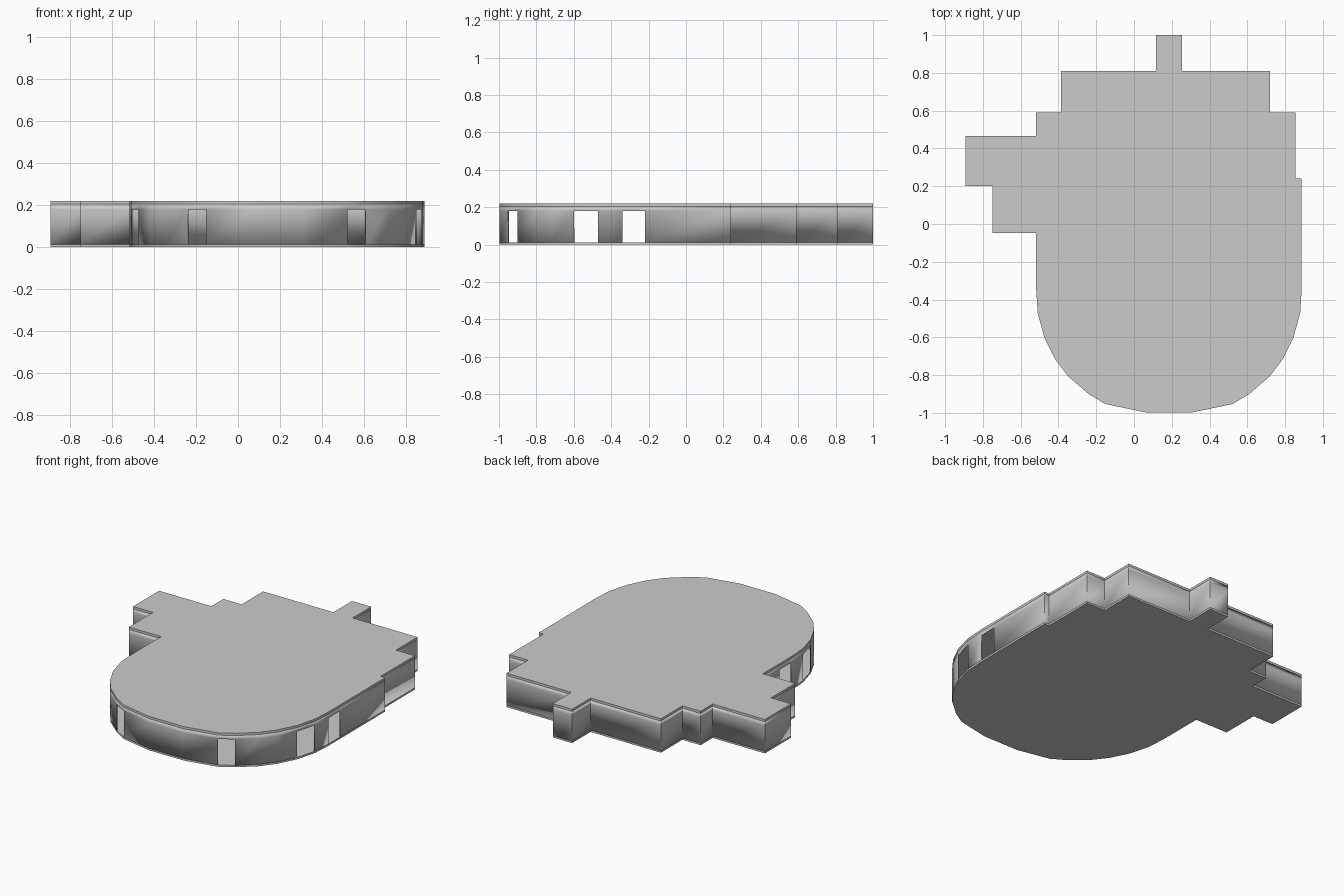
import bpy
import bmesh

if "Cube" in bpy.data.objects:
    bpy.data.objects.remove(bpy.data.objects["Cube"])

AXIS = 0.185                      # symmetry line of the rounded hall
FLOOR_T, WIN_TOP, ROOF_Z, TOP = 0.012, 0.18, 0.205, 0.22

# Left half of the rounded front, going down; True = window before next point
left_curve = [
    (-0.518, -0.22, True), (-0.518, -0.34, False), (-0.51, -0.47, True),
    (-0.475, -0.60, False), (-0.416, -0.718, False), (-0.347, -0.808, False),
    (-0.24, -0.90, True), (-0.152, -0.953, False), (0.06, -0.997, False),
]
# Stepped rear part, anticlockwise from the right side to the left side
rear = [
    (0.888, 0.24), (0.855, 0.24), (0.855, 0.59), (0.72, 0.59), (0.72, 0.81),
    (0.255, 0.81), (0.255, 1.0), (0.117, 1.0), (0.117, 0.81), (-0.387, 0.81),
    (-0.387, 0.59), (-0.518, 0.59), (-0.518, 0.467), (-0.893, 0.467),
    (-0.893, 0.20), (-0.75, 0.20), (-0.75, -0.048), (-0.518, -0.048),
]

# Full outline: rear steps, left curve, mirrored right curve
outline = rear + [(x, y) for x, y, w in left_curve]
outline += [(2 * AXIS - x, y) for x, y, w in reversed(left_curve)]
flags = [w for x, y, w in left_curve]
windows = [False] * len(rear) + flags + flags[-2::-1] + [False]


def finish(name, bm):
    mesh = bpy.data.meshes.new(name)
    bm.to_mesh(mesh)
    bm.free()
    obj = bpy.data.objects.new(name, mesh)
    bpy.context.collection.objects.link(obj)
    return obj


def slab(name, z0, z1):
    bm = bmesh.new()
    face = bm.faces.new([bm.verts.new((x, y, z0)) for x, y in outline])
    ext = bmesh.ops.extrude_face_region(bm, geom=[face], use_keep_orig=True)
    verts = [v for v in ext["geom"] if isinstance(v, bmesh.types.BMVert)]
    bmesh.ops.translate(bm, verts=verts, vec=(0, 0, z1 - z0))
    bmesh.ops.recalc_face_normals(bm, faces=bm.faces)
    return finish(name, bm)


floor = slab("floor", 0, FLOOR_T)
roof = slab("roof", ROOF_Z, TOP)

# Thin outer walls, leaving the lower band open at each window
bm = bmesh.new()
rings = [[bm.verts.new((x, y, z)) for x, y in outline]
         for z in (FLOOR_T, WIN_TOP, ROOF_Z)]
for i in range(len(outline)):
    j = (i + 1) % len(outline)
    for k in range(2):
        if k == 0 and windows[i]:
            continue
        bm.faces.new((rings[k][i], rings[k][j], rings[k + 1][j], rings[k + 1][i]))
walls = finish("walls", bm)
solid = walls.modifiers.new("thickness", 'SOLIDIFY')
solid.thickness = 0.006
solid.offset = -1

# Smooth the curved front while keeping corners crisp
bpy.ops.object.select_all(action='DESELECT')
for obj in (floor, roof, walls):
    obj.select_set(True)
bpy.context.view_layer.objects.active = walls
bpy.ops.object.shade_smooth_by_angle()
